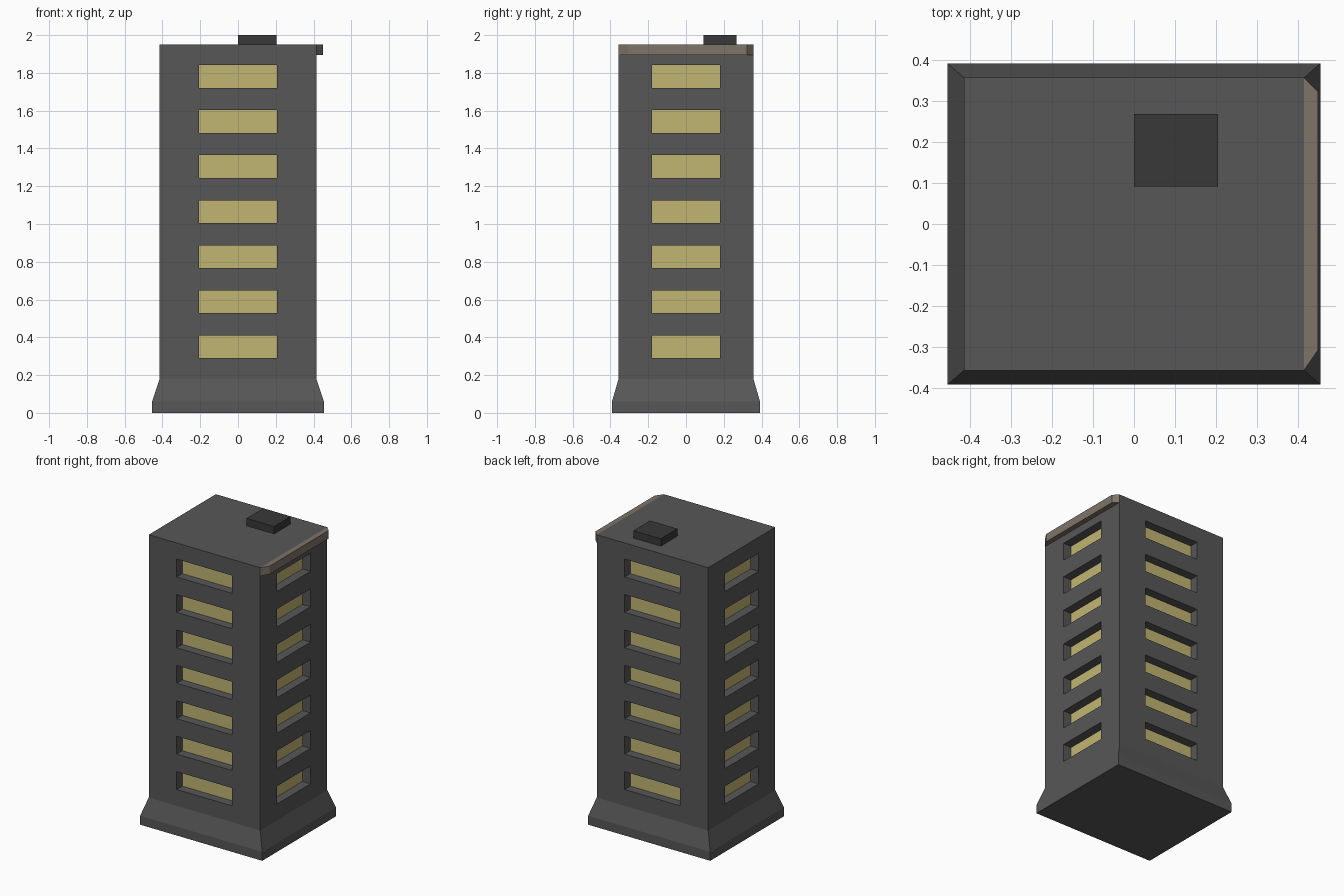
import bpy, bmesh
from mathutils import Vector

if "Cube" in bpy.data.objects:
    bpy.data.objects.remove(bpy.data.objects["Cube"])

HX, HY, TOP = 0.415, 0.357, 1.95      # tower half sizes and roof height
WX, WY, DEPTH = 0.207, 0.179, 0.06    # window half widths and recess
ROWS = [(0.29 + 0.2385 * i, 0.41 + 0.2385 * i) for i in range(7)]


def material(name, rgb):
    m = bpy.data.materials.new(name)
    m.diffuse_color = (*rgb, 1)
    m.use_nodes = True
    m.node_tree.nodes["Principled BSDF"].inputs["Base Color"].default_value = m.diffuse_color
    return m


def finish(name, bm, *mats):
    me = bpy.data.meshes.new(name)
    bm.to_mesh(me)
    bm.free()
    for m in mats:
        me.materials.append(m)
    ob = bpy.data.objects.new(name, me)
    bpy.context.collection.objects.link(ob)
    return ob


def loft(rings):
    """Closed solid through stacked rings of points, bottom to top."""
    bm = bmesh.new()
    loops = [[bm.verts.new(p) for p in r] for r in rings]
    n = len(loops[0])
    for a, b in zip(loops, loops[1:]):
        for i in range(n):
            j = (i + 1) % n
            bm.faces.new((a[i], a[j], b[j], b[i]))
    bm.faces.new(loops[0][::-1])
    bm.faces.new(loops[-1])
    bmesh.ops.recalc_face_normals(bm, faces=bm.faces)
    return bm


def rect(hx, hy, z, cx=0, cy=0):
    return [(cx + sx * hx, cy + sy * hy, z)
            for sx, sy in ((-1, -1), (1, -1), (1, 1), (-1, 1))]


wall = material("wall_grey", (0.095, 0.095, 0.095))
glass = material("window_yellow", (0.53, 0.46, 0.17))
trim = material("trim_tan", (0.21, 0.175, 0.14))
dark = material("vent_dark", (0.04, 0.04, 0.04))

# Tower with flared foot
bm = loft([rect(0.455, 0.392, 0), rect(0.455, 0.392, 0.06),
           rect(HX, HY, 0.18), rect(HX, HY, TOP)])

# Slice the walls along the window outlines
cuts = [((s * WX, 0, 0), (1, 0, 0)) for s in (-1, 1)]
cuts += [((0, s * WY, 0), (0, 1, 0)) for s in (-1, 1)]
cuts += [((0, 0, z), (0, 0, 1)) for row in ROWS for z in row]
for co, no in cuts:
    bmesh.ops.bisect_plane(bm, geom=bm.verts[:] + bm.edges[:] + bm.faces[:],
                           plane_co=co, plane_no=no)


def is_window(f):
    c = f.calc_center_median()
    central = abs(c.x) < 0.01 or abs(c.y) < 0.01
    return (abs(f.normal.z) < 0.01 and central
            and any(a < c.z < b for a, b in ROWS))


# Push the windows in on all four sides
bm.normal_update()
windows = [f for f in bm.faces if is_window(f)]
normals = [f.normal.copy() for f in windows]
for f, n in zip(windows, normals):
    new = bmesh.ops.extrude_face_region(bm, geom=[f])["geom"]
    bmesh.ops.translate(bm, vec=-n * DEPTH,
                        verts=[g for g in new if isinstance(g, bmesh.types.BMVert)])
    for g in new:
        if isinstance(g, bmesh.types.BMFace):
            g.material_index = 1
bmesh.ops.delete(bm, geom=[f for f in windows if f.is_valid], context='FACES')
bmesh.ops.recalc_face_normals(bm, faces=bm.faces)
finish("tower", bm, wall, glass)

# Roof-edge ledge on the right side, with mitred ends
outline = [(HX, -HY), (0.449, -0.308), (0.449, 0.323), (HX, HY)]
finish("roof_ledge", loft([[(x, y, z) for x, y in outline] for z in (1.895, TOP)]), trim)

# Rooftop vent box
finish("roof_vent", loft([rect(0.1025, 0.0885, z, 0.1025, 0.18) for z in (TOP, 2.0)]), dark)
